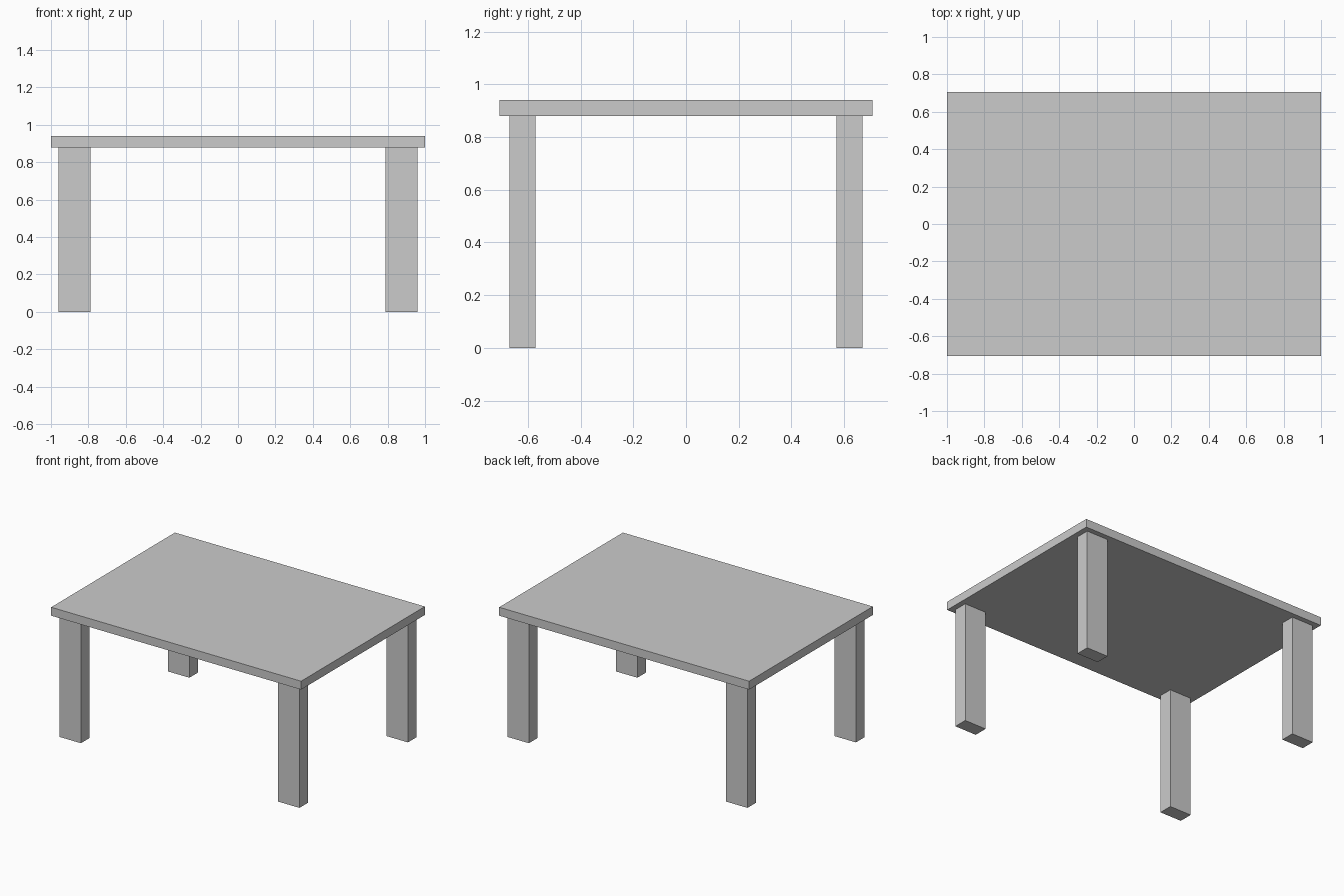
import bpy

if "Cube" in bpy.data.objects:
    bpy.data.objects.remove(bpy.data.objects["Cube"])


def box(name, x, y, z):
    """Add a box spanning the given (min, max) ranges."""
    spans = (x, y, z)
    bpy.ops.mesh.primitive_cube_add(size=1, location=[(a + b) / 2 for a, b in spans])
    obj = bpy.context.object
    obj.name = name
    obj.scale = [b - a for a, b in spans]
    bpy.ops.object.transform_apply(location=False, rotation=False, scale=True)
    return obj


LEG_HEIGHT = 0.88

# Table top
box("table_top", (-1, 1), (-0.707, 0.707), (LEG_HEIGHT, 0.941))

# Four rectangular legs, inset from the corners
for y_name, sy in (("front", -1), ("back", 1)):
    for x_name, sx in (("left", -1), ("right", 1)):
        box(f"{y_name}_{x_name}_leg",
            sorted((sx * 0.788, sx * 0.961)),
            sorted((sy * 0.57, sy * 0.67)),
            (0, LEG_HEIGHT))
